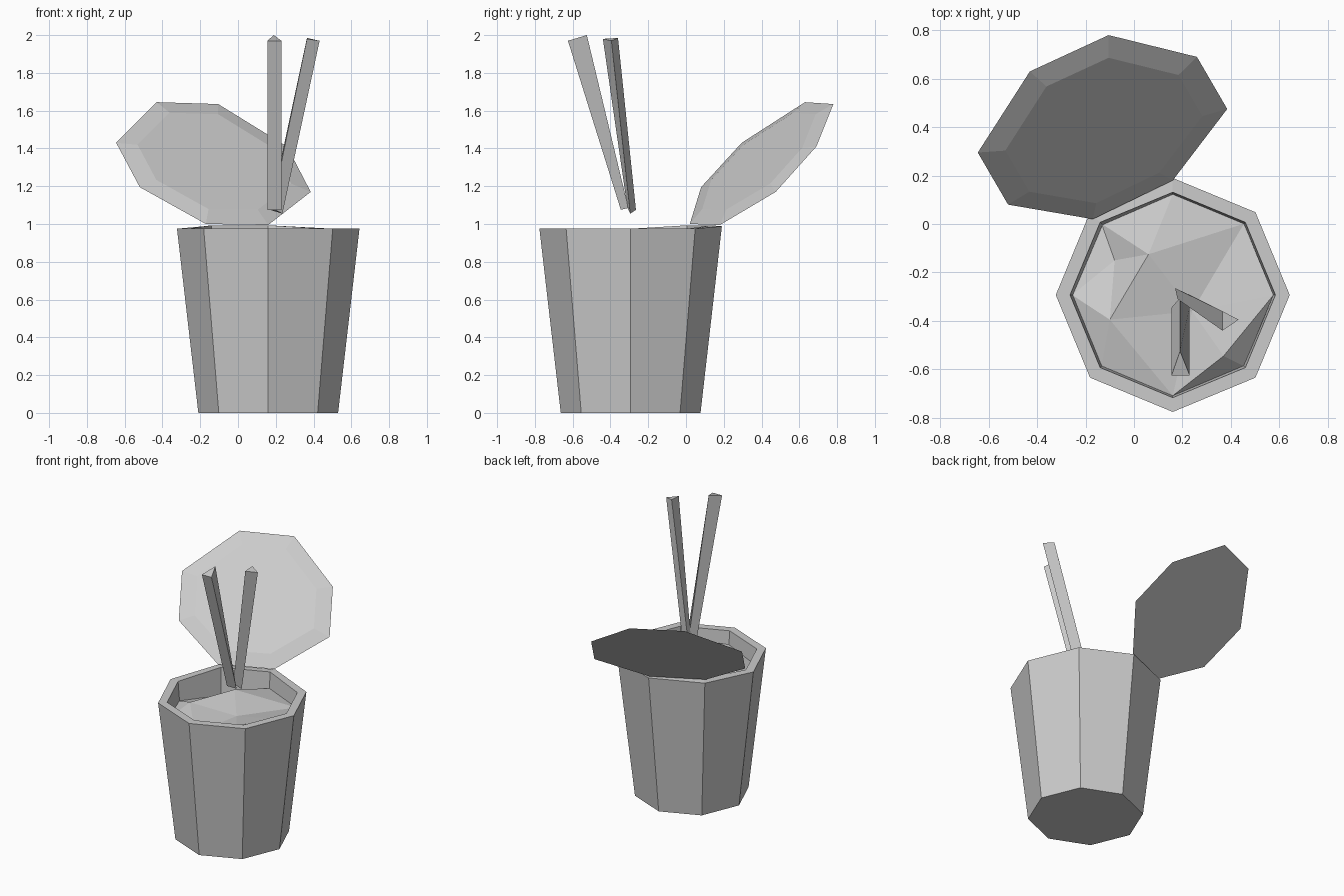
import bpy, math
from mathutils import Vector
from mathutils.geometry import delaunay_2d_cdt

if "Cube" in bpy.data.objects:
    bpy.data.objects.remove(bpy.data.objects["Cube"])

grey = bpy.data.materials.new("plain grey")
grey.diffuse_color = (0.6, 0.6, 0.6, 1)
grey.use_nodes = True
grey.node_tree.nodes["Principled BSDF"].inputs["Base Color"].default_value = grey.diffuse_color
CX, CY, N = 0.16, -0.293, 8


def make(name, verts, faces):
    me = bpy.data.meshes.new(name)
    me.from_pydata([tuple(v) for v in verts], [], faces)
    me.materials.append(grey)
    me.update()
    ob = bpy.data.objects.new(name, me)
    bpy.context.collection.objects.link(ob)
    return ob


def ring(r, z, lift=0.0):
    # octagon around the cup axis; the two hinge corners can be lifted
    return [Vector((CX + r * math.cos(k * math.tau / N), CY + r * math.sin(k * math.tau / N),
                    z + (lift if k in (2, 3) else 0))) for k in range(N)]


def bands(count):
    return [(i * N + k, i * N + (k + 1) % N, (i + 1) * N + (k + 1) % N, (i + 1) * N + k)
            for i in range(count) for k in range(N)]


# Tapered cup: bottom, outer wall, flat rim, inner wall
cup_verts = ring(0.37, 0) + ring(0.483, 0.975, 0.013) + ring(0.424, 0.975, 0.018) + ring(0.408, 0.78)
make("cup", cup_verts, [tuple(reversed(range(N)))] + bands(3) + [tuple(range(3 * N, 4 * N))])

# Uneven food surface filling the cup
heights = (0.93, 0.87, 0.88, 0.80, 0.84, 0.86, 0.88, 0.85)
food = [Vector((p.x, p.y, h)) for p, h in zip(ring(0.416, 0), heights)]
food += [Vector(p) for p in ((0.06, -0.125, 0.94), (-0.08, -0.15, 0.83), (-0.10, -0.395, 0.91),
                             (0.37, -0.545, 0.93), (0.24, -0.36, 0.89))]
flat, _, tris, orig, _, _ = delaunay_2d_cdt([v.xy for v in food], [], [], 0, 0.0001)
make("food", [food[o[0]] for o in orig], [tuple(t) for t in tris])

# Open lid: flat back, shallow raised panel on the inner side
rim = [Vector(p) for p in ((-0.17, 0.02, 1.0), (0.16, 0.18, 0.995), (0.385, 0.475, 1.17),
                           (0.26, 0.69, 1.41), (-0.105, 0.78, 1.635), (-0.43, 0.63, 1.645),
                           (-0.645, 0.295, 1.43), (-0.52, 0.08, 1.195))]
mid = sum(rim, Vector()) / N
normal = Vector((0.305, -0.628, 0.717))
panel = [mid + (p - mid) * 0.79 + normal * 0.02 for p in rim]
make("lid", rim + panel, [tuple(reversed(range(N)))] + bands(1) + [tuple(range(N, 2 * N))])


# Triangular chopsticks
def chopstick(name, low, high):
    make(name, low + high, [(2, 1, 0), (3, 4, 5)] +
         [(k, (k + 1) % 3, (k + 1) % 3 + 3, k + 3) for k in range(3)])


chopstick("front_chopstick",
          [(0.155, -0.345, 1.075), (0.23, -0.345, 1.075), (0.19, -0.305, 1.085)],
          [(0.155, -0.625, 1.97), (0.23, -0.625, 1.97), (0.19, -0.525, 2.0)])
chopstick("side_chopstick",
          [(0.17, -0.265, 1.075), (0.18, -0.31, 1.085), (0.235, -0.295, 1.055)],
          [(0.365, -0.36, 1.985), (0.365, -0.44, 1.98), (0.432, -0.395, 1.97)])
